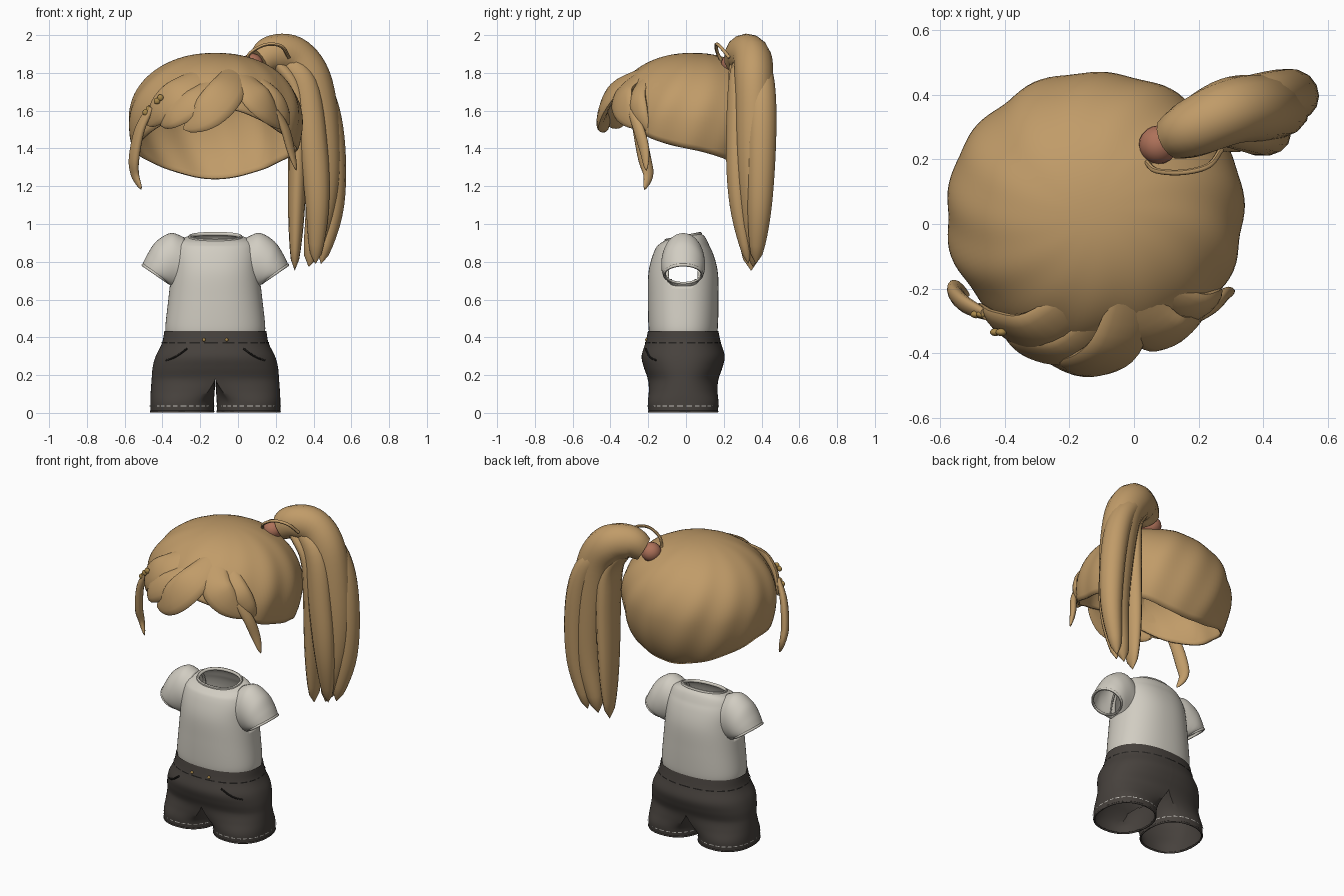
import bpy, bmesh, math
from mathutils import Vector

if "Cube" in bpy.data.objects:
    bpy.data.objects.remove(bpy.data.objects["Cube"])

CX, CY = -0.12, 0.035          # middle of the body and of the hair cap
SY = -0.015                    # middle of the clothes, front to back
RX, RY, MID = 0.455, 0.43, 1.55  # hair cap radii and widest height
TAU = math.tau


def material(name, *rgb):
    m = bpy.data.materials.new(name)
    m.use_nodes = True
    m.diffuse_color = (*rgb, 1)
    m.node_tree.nodes["Principled BSDF"].inputs["Base Color"].default_value = (*rgb, 1)
    return m


HAIR = material("honey hair", 0.53, 0.33, 0.14)
CLOTH = material("off white cloth", 0.64, 0.61, 0.54)
DENIM = material("charcoal denim", 0.062, 0.053, 0.046)
SEAM = material("dark seam", 0.02, 0.018, 0.016)
THREAD = material("pale thread", 0.58, 0.56, 0.52)
TIE = material("clay hair tie", 0.42, 0.165, 0.10)
GOLD = material("old gold", 0.40, 0.25, 0.07)


def spline(points, steps=6):
    """Smooth path through tuples of any size."""
    p = [Vector(q) for q in points]
    p = [p[0] * 2 - p[1]] + p + [p[-1] * 2 - p[-2]]
    out = []
    for a, b, c, d in zip(p, p[1:], p[2:], p[3:]):
        for k in range(steps):
            t = k / steps
            out.append((b * 2 + (c - a) * t + (a * 2 - b * 5 + c * 4 - d) * t * t
                        + (b * 3 - a - c * 3 + d) * t ** 3) / 2)
    return out + [p[-2]]


def finish(obj, mat):
    obj.data.materials.append(mat)
    bpy.ops.object.select_all(action='DESELECT')
    obj.select_set(True)
    bpy.context.view_layer.objects.active = obj
    if obj.type == 'CURVE':
        bpy.ops.object.convert(target='MESH')
    bpy.ops.object.shade_smooth_by_angle(angle=math.radians(45))


def loft(name, rings, mat, caps=False, skip=None, thick=0):
    """Skin closed rings; skip(column, centre) leaves holes."""
    bm = bmesh.new()
    rows = [[bm.verts.new(v) for v in r] for r in rings]
    n = len(rows[0])
    for a, b in zip(rows, rows[1:]):
        for j in range(n):
            k = (j + 1) % n
            quad = (a[j], a[k], b[k], b[j])
            if not (skip and skip(j, sum((v.co for v in quad), Vector()) / 4)):
                bm.faces.new(quad)
    if caps:
        bm.faces.new(rows[0])
        bm.faces.new(rows[-1])
    bmesh.ops.remove_doubles(bm, verts=bm.verts, dist=0.0002)
    bmesh.ops.recalc_face_normals(bm, faces=bm.faces)
    mesh = bpy.data.meshes.new(name)
    bm.to_mesh(mesh)
    bm.free()
    obj = bpy.data.objects.new(name, mesh)
    bpy.context.collection.objects.link(obj)
    if thick:
        mod = obj.modifiers.new("thickness", 'SOLIDIFY')
        mod.thickness, mod.offset = thick, 0
    finish(obj, mat)


def bend(v):
    """Fills out an oval toward a rounded box."""
    return math.copysign(abs(v) ** 0.88, v)


def oval(x, y, z, rx, ry, n=64):
    return [Vector((x + rx * bend(math.cos(TAU * i / n)),
                    y + ry * bend(math.sin(TAU * i / n)), z)) for i in range(n)]


def lock(name, points, width, depth, normal, start=0.12, blunt=0.6, n=14):
    """Hair lock: an oval swept along a path, tapering to a tip."""
    path, normal, rings = spline(points), Vector(normal), []
    last = len(path) - 1
    for i, c in enumerate(path):
        t = (path[min(i + 1, last)] - path[max(i - 1, 0)]).normalized()
        up = (normal - t * normal.dot(t)).normalized()
        side = up.cross(t)
        f = max(0.0001, math.sin(math.pi * (start + (1 - start) * i / last))) ** blunt
        rings.append([c + f * (side * width * math.cos(TAU * k / n) + up * depth * math.sin(TAU * k / n))
                      for k in range(n)])
    loft(name, rings, HAIR, caps=True)


def cord(name, points, radius, mat, cyclic=False):
    cu = bpy.data.curves.new(name, 'CURVE')
    cu.dimensions, cu.bevel_depth, cu.bevel_resolution = '3D', radius, 2
    cu.use_fill_caps = True
    sp = cu.splines.new('POLY')
    sp.points.add(len(points) - 1)
    for q, p in zip(sp.points, points):
        q.co = (*p, 1)
    sp.use_cyclic_u = cyclic
    obj = bpy.data.objects.new(name, cu)
    bpy.context.collection.objects.link(obj)
    finish(obj, mat)


def ball(name, place, size, mat):
    bpy.ops.mesh.primitive_uv_sphere_add(segments=20, ring_count=12, location=place)
    obj = bpy.context.object
    obj.name, obj.scale = name, size
    finish(obj, mat)


# Hair cap: open shell, low at the nape and high over the face, with swirled ridges
def cap_ring(u, n=120):
    ring = []
    for j in range(n):
        a = TAU * j / n
        s = math.sin(a)
        edge = 1.395 - 0.08 * s - 0.075 * max(0, s) ** 2 + 0.14 * max(0, -s) ** 3 - MID
        p = u * math.acos(edge / (0.35 if edge > 0 else 0.45))
        swirl = a + 0.35 * p
        ridge = 1 + (0.01 * math.sin(13 * swirl) + 0.008 * math.sin(8 * swirl + 1)) * math.sin(p)
        r = math.sin(p) ** 0.92 * ridge
        c = math.cos(p)
        ring.append(Vector((CX + RX * r * math.cos(a), CY + RY * r * s,
                            MID + (0.35 if c > 0 else 0.45) * c)))
    return ring


loft("hair_cap", [cap_ring(i / 28) for i in range(29)], HAIR, thick=0.012)


# Fringe: flat locks that rise out of the front of the cap
def front(x, z, off):
    h = 0.35 if z > MID else 0.45
    q = 1 - ((x - CX) / RX) ** 2 - ((z - MID) / h) ** 2
    return (x, CY - RY * math.sqrt(max(q, 0.02)) - off, z)


fringe = [
    ("fringe_centre", 0.1, 0.05, [(0.0, 1.85), (-0.05, 1.72), (-0.16, 1.59), (-0.29, 1.50)]),
    ("fringe_right", 0.095, 0.025, [(-0.1, 1.85), (-0.28, 1.72), (-0.40, 1.62), (-0.48, 1.52)]),
    ("fringe_right_inner", 0.08, 0.035, [(-0.06, 1.8), (-0.2, 1.67), (-0.33, 1.58), (-0.41, 1.52)]),
    ("fringe_left", 0.09, 0.025, [(-0.02, 1.85), (0.06, 1.72), (0.14, 1.62), (0.24, 1.51)]),
    ("fringe_left_outer", 0.06, 0.008, [(0.04, 1.82), (0.17, 1.69), (0.23, 1.59), (0.26, 1.49)]),
]
for name, w, off, pts in fringe:
    lift = (-0.015, off * 0.6, off, off)
    lock(name, [front(x, z, o) for (x, z), o in zip(pts, lift)], w, 0.028,
         ((pts[1][0] - CX) * 2.6, -1, 0.5), start=0.02)

# Loose strands beside the face
lock("strand_right", [(-0.46, -0.28, 1.62), (-0.52, -0.25, 1.5), (-0.55, -0.22, 1.35),
                      (-0.545, -0.2, 1.26), (-0.51, -0.22, 1.18)], 0.038, 0.024, (-1, -0.6, 0))
lock("strand_left", [(0.2, -0.29, 1.6), (0.25, -0.25, 1.5), (0.28, -0.22, 1.39),
                     (0.31, -0.21, 1.28)], 0.032, 0.02, (1, -0.6, 0))

# Ponytail: one full lock and three slimmer ones around it
tail = [
    ("tail_main", 0.115, 0.105, [(0.115, 0.265, 1.86), (0.19, 0.3, 1.9), (0.3, 0.35, 1.875),
                                 (0.39, 0.36, 1.73), (0.44, 0.36, 1.4), (0.44, 0.36, 1.1), (0.375, 0.355, 0.775)]),
    ("tail_inner", 0.055, 0.105, [(0.2, 0.3, 1.86), (0.3, 0.32, 1.72), (0.32, 0.33, 1.5),
                                  (0.31, 0.34, 1.1), (0.3, 0.345, 0.755)]),
    ("tail_outer", 0.075, 0.08, [(0.3, 0.39, 1.86), (0.43, 0.4, 1.7), (0.49, 0.4, 1.45),
                                 (0.5, 0.39, 1.1), (0.44, 0.37, 0.79)]),
    ("tail_front", 0.075, 0.06, [(0.22, 0.3, 1.88), (0.35, 0.28, 1.74), (0.40, 0.27, 1.4),
                                 (0.42, 0.28, 1.1), (0.41, 0.33, 0.79)]),
]
for name, w, d, pts in tail:
    lock(name, pts, w, d, (0, 1, 0), blunt=0.42)
ball("hair_tie", (0.075, 0.245, 1.845), (0.06, 0.06, 0.058), TIE)
cord("loose_loop", spline([(0.04, 0.19, 1.86), (0.07, 0.165, 1.91), (0.15, 0.16, 1.95),
                           (0.23, 0.18, 1.94), (0.27, 0.23, 1.88)]), 0.009, HAIR)
for i, place in enumerate([(-0.42, -0.335, 1.66), (-0.48, -0.28, 1.6)]):
    for k in (-1, 1):
        ball(f"hair_pin_{i}_{k}", Vector(place) + Vector((0.009, 0, 0.009)) * k,
             (0.017, 0.012, 0.017), GOLD)


# Shirt: hollow torso with armholes and a neck that dips at the front
def shirt_ring(rx, ry, z):
    tilt = max(0, z - 0.88) * 4
    return [p + Vector((0, 0, tilt * (p.y - SY))) for p in oval(CX, SY, z, rx, ry)]


def armhole(column, c):
    return abs(c.x - CX) > 0.16 and math.hypot((c.z - 0.775) / 0.105, (c.y - SY) / 0.085) < 1


def sleeve_ring(s, top_x, top_z, low_x, low_z, depth, n=40):
    top, low = (Vector((CX + s * x, SY, z)) for x, z in ((top_x, top_z), (low_x, low_z)))
    return [(top + low) / 2 + (top - low) / 2 * math.cos(TAU * i / n)
            + Vector((0, depth * math.sin(TAU * i / n), 0)) for i in range(n)]


body = spline([(0.255, 0.172, 0.4), (0.26, 0.18, 0.46), (0.245, 0.183, 0.6), (0.23, 0.18, 0.74),
               (0.222, 0.155, 0.84), (0.195, 0.12, 0.905), (0.135, 0.09, 0.93)], 8)
torso = [shirt_ring(*b) for b in body]
loft("shirt_torso", torso, CLOTH, thick=0.008, skip=armhole)
cord("shirt_collar", torso[-1], 0.01, CLOTH, True)
arm = spline([(0.165, 0.925, 0.17, 0.65), (0.235, 0.948, 0.2, 0.655), (0.31, 0.905, 0.22, 0.662),
              (0.355, 0.84, 0.232, 0.672), (0.383, 0.783, 0.242, 0.686)])
for side, s in (("left", 1), ("right", -1)):
    rings = [sleeve_ring(s, *a, 0.1 + 0.012 * math.sin(math.pi * i / (len(arm) - 1)))
             for i, a in enumerate(arm)]
    loft(side + "_sleeve", rings, CLOTH, thick=0.008)
    cord(side + "_cuff", rings[-1], 0.008, CLOTH, True)


# Shorts: each half runs from half the waist down into a round open leg
def shorts_ring(s, w, d, z, split, n=66):
    split = min(1, max(0, split))
    ring = []
    for i in range(n):
        a = TAU * i / n - math.pi
        if abs(a) < TAU / 3:
            x, y = w * bend(math.cos(a * 0.75)), d * bend(math.sin(a * 0.75))
        else:
            x, y = 0, math.copysign(3 * d * (1 - abs(a) / math.pi), a)
        hip = Vector((x, y, 0))
        leg = Vector((0.176 + 0.168 * bend(math.cos(a)), d * bend(math.sin(a)), 0))
        p = hip.lerp(leg, split)
        ring.append(Vector((CX + s * p.x, SY + p.y, z)))
    return ring


half = spline([(0.27, 0.186, 0.434, 0), (0.282, 0.2, 0.37, 0), (0.316, 0.22, 0.3, 0),
               (0.332, 0.208, 0.24, 0), (0.337, 0.188, 0.18, 0), (0.34, 0.186, 0.12, 0.4),
               (0.344, 0.188, 0.06, 0.92), (0.344, 0.184, 0.006, 1)])
for side, s in (("left", 1), ("right", -1)):
    loft(side + "_shorts_half", [shorts_ring(s, *h) for h in half], DENIM,
         skip=lambda j, c: abs(c.x - CX) < 0.0005)
    cord(side + "_hem", oval(CX + s * 0.176, SY, 0.007, 0.165, 0.181), 0.006, DENIM, True)
    loft(side + "_hem_stitch", [oval(CX + s * 0.176, SY, z, 0.172, 0.191, 90)
                                for z in (0.035, 0.04)], THREAD, skip=lambda j, c: j % 3 == 0)
    pocket = [(CX + s * x, SY - 0.217 * (1 - (x / 0.322) ** 2.27) ** 0.44, z)
              for x, z in ((0.15, 0.34), (0.19, 0.31), (0.225, 0.29), (0.262, 0.278))]
    cord(side + "_pocket_seam", spline(pocket), 0.005, SEAM)
    ball(side + "_button", (CX + s * 0.06, SY - 0.194, 0.387), (0.009, 0.008, 0.009), GOLD)
loft("waist_seam", [oval(CX, SY, z, 0.284, 0.203, 90) for z in (0.368, 0.376)], SEAM,
     skip=lambda j, c: j % 4 == 0)
